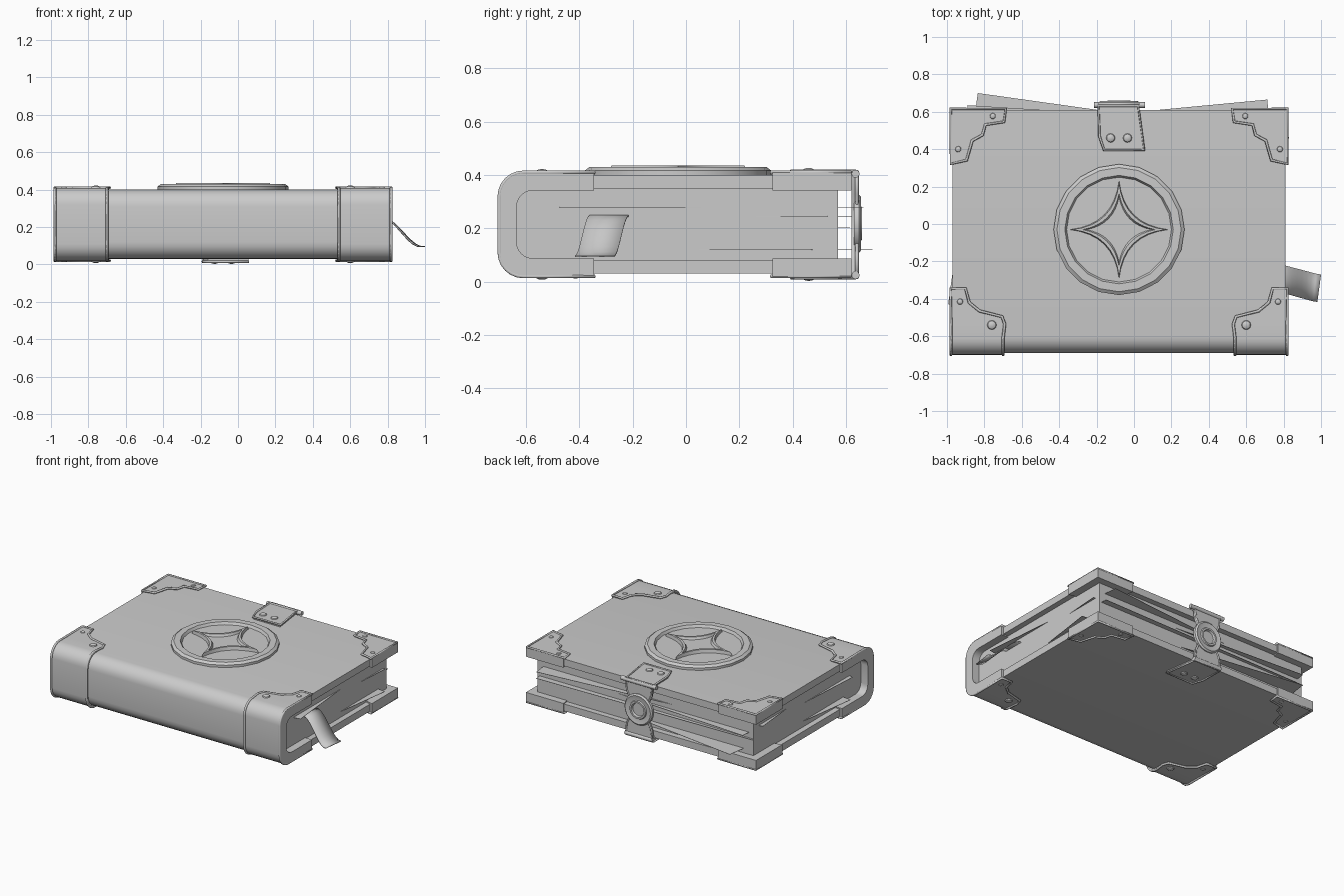
import bpy, bmesh, math
from math import sin, cos, pi, radians

if "Cube" in bpy.data.objects:
    bpy.data.objects.remove(bpy.data.objects["Cube"])

CX, MID = -0.08, 0.215          # book centre line in x, middle height


def finish(name, bm, smooth=True):
    bmesh.ops.recalc_face_normals(bm, faces=bm.faces)
    me = bpy.data.meshes.new(name)
    bm.to_mesh(me)
    bm.free()
    ob = bpy.data.objects.new(name, me)
    bpy.context.collection.objects.link(ob)
    if smooth:
        bpy.ops.object.select_all(action='DESELECT')
        ob.select_set(True)
        bpy.context.view_layer.objects.active = ob
        bpy.ops.object.shade_smooth_by_angle(angle=radians(32))
    return ob


def skin(name, loops, cap0=True, cap1=True, smooth=True):
    """Bridge closed loops of 3D points."""
    bm = bmesh.new()
    rings = [[bm.verts.new(p) for p in lp] for lp in loops]
    n = len(rings[0])
    for a, b in zip(rings, rings[1:]):
        for i in range(n):
            j = (i + 1) % n
            bm.faces.new((a[i], a[j], b[j], b[i]))
    if cap0:
        bm.faces.new(rings[0])
    if cap1:
        bm.faces.new(rings[-1])
    return finish(name, bm, smooth)


def slab(name, pts, axis, lo, hi):
    put = {'x': lambda u, v, w: (w, u, v), 'y': lambda u, v, w: (u, w, v),
           'z': lambda u, v, w: (u, v, w)}[axis]
    return skin(name, [[put(u, v, w) for u, v in pts] for w in (lo, hi)])


def rim(name, pts, r=0.008):
    """Raised closed bead along a path."""
    cu = bpy.data.curves.new(name, 'CURVE')
    cu.dimensions = '3D'
    cu.bevel_depth = r
    cu.bevel_resolution = 1
    sp = cu.splines.new('POLY')
    sp.points.add(len(pts) - 1)
    for p, q in zip(sp.points, pts):
        p.co = (*q, 1)
    sp.use_cyclic_u = True
    ob = bpy.data.objects.new(name, cu)
    bpy.context.collection.objects.link(ob)


def rivet(name, x, y, z, r):
    bm = bmesh.new()
    bmesh.ops.create_uvsphere(bm, u_segments=12, v_segments=6, radius=r)
    for v in bm.verts:
        v.co = (v.co.x + x, v.co.y + y, v.co.z * 0.5 + z)
    finish(name, bm)


def flip(z, up):
    return z if up else 2 * MID - z


def u_profile(y0, inset, r, y_end, n=6):
    """Open U (y, z) around the spine, from top end to bottom end."""
    zt = 0.40 - inset
    arc = [(y0 + r - r * sin(a), zt - r + r * cos(a)) for a in [pi / 2 * i / n for i in range(n + 1)]]
    top = [(y_end, zt)] + arc
    return top + [(y, 2 * MID - z) for y, z in reversed(top)]


# wrapped cover and page block
slab('cover', u_profile(-0.69, 0, 0.09, 0.61) + u_profile(-0.64, 0.05, 0.06, 0.61)[::-1],
     'x', CX - 0.89, CX + 0.89)
slab('page_block', u_profile(-0.637, 0.048, 0.06, 0.57), 'x', CX - 0.85, CX + 0.85)

# loose crooked sheets: top-left corner, tilt, height
for i, (x, y, tilt, z) in enumerate([(-0.835, 0.70, -8, 0.12), (-0.96, 0.507, 5.4, 0.28),
                                     (-0.89, 0.635, -3.6, 0.245), (-0.93, 0.585, 1, 0.205)]):
    a = radians(tilt)
    w, h = 1.68, 1.14
    c = [(x + u * cos(a) + v * sin(a), y + u * sin(a) - v * cos(a))
         for u, v in ((0, 0), (w, 0), (w, h), (0, h))]
    slab(f'loose_sheet_{i}', c, 'z', z - 0.001, z + 0.001)

# metal corner fittings, mirrored left/right and top/bottom
front_pts = [(0.905, 0.62), (0.905, 0.325), (0.82, 0.345), (0.79, 0.45),
             (0.735, 0.48), (0.72, 0.535), (0.62, 0.55), (0.61, 0.62)]
rear_edge = [(0.905, -0.345), (0.825, -0.345), (0.805, -0.42), (0.75, -0.465),
             (0.63, -0.495), (0.615, -0.535)]
band = u_profile(-0.70, -0.01, 0.09, -0.53)
band_in = u_profile(-0.635, 0.058, 0.06, -0.53)
for s in (-1, 1):
    side = 'left' if s < 0 else 'right'
    slab(f'spine_band_{side}', band + band_in[::-1], 'x', CX + s * 0.615, CX + s * 0.905)
    X = lambda x: CX + s * x
    path = [(X(x - 0.004), y, 0.41) for x, y in rear_edge]
    path += [(X(0.62), y, z) for y, z in band[1:-1]]
    path += [(X(x - 0.004), y, 0.02) for x, y in reversed(rear_edge)]
    path += [(X(0.899), y, z) for y, z in band[::-1]]
    rim(f'spine_fitting_rim_{side}', path)
    for up in (True, False):
        tag = f"{'top' if up else 'bottom'}_{side}"
        lo, hi = flip(0.342, up), flip(0.41, up)
        slab(f'front_corner_{tag}', [(X(x), y) for x, y in front_pts], 'z', lo, hi)
        rim(f'front_corner_rim_{tag}', [(X(x - 0.005), y - 0.004, hi) for x, y in front_pts])
        slab(f'rear_corner_{tag}', [(X(x), y) for x, y in rear_edge + [(0.905, -0.535)]], 'z', lo, hi)
        for k, (x, y, r) in enumerate([(0.675, 0.577, 0.016), (0.86, 0.40, 0.016),
                                       (0.85, -0.415, 0.016), (0.68, -0.54, 0.025)]):
            rivet(f'corner_rivet_{tag}_{k}', X(x), y, hi, r)


# round medallion on the front cover
def circle(r, z, n=20):
    return [(CX + r * cos(2 * pi * i / n), -0.03 + r * sin(2 * pi * i / n), z) for i in range(n)]


skin('medallion_ring', [circle(r, z) for r, z in
     [(0.35, 0.395), (0.35, 0.417), (0.332, 0.43), (0.29, 0.43), (0.28, 0.412)]])


# four-pointed star with a sunken middle
def star(tip, c, z, n=8):
    pts = []
    for q in range(4):
        a = q * pi / 2
        for i in range(n):
            t = i / n
            u = (1 - t) ** 2 * tip + 2 * t * (1 - t) * c
            v = t * t * tip + 2 * t * (1 - t) * c
            pts.append((CX + u * cos(a) - v * sin(a), -0.03 + u * sin(a) + v * cos(a), z))
    return pts


skin('medallion_star', [star(0.267, 0.027, 0.405), star(0.25, 0.025, 0.435),
                        star(0.195, 0.03, 0.435), star(0.175, 0.027, 0.419)])

# clasp plates, strap and pins
plate = [(-0.19, 0.635), (-0.185, 0.47), (-0.16, 0.395), (0.055, 0.395), (0.022, 0.635)]
for up in (True, False):
    tag = 'top' if up else 'bottom'
    z = flip(0.415, up)
    slab(f'clasp_plate_{tag}', plate, 'z', flip(0.395, up), z)
    rim(f'clasp_plate_rim_{tag}', [(x, y, z) for x, y in plate], 0.007)
    for k, x in enumerate((-0.125, -0.035)):
        rivet(f'clasp_rivet_{tag}_{k}', x, 0.46, z, 0.024)
    x0, x1 = (-0.215, 0.06) if up else (-0.19, 0.03)
    pin = [(0.636 + 0.015 * cos(pi * i / 6), flip(0.405, up) + 0.015 * sin(pi * i / 6)) for i in range(12)]
    slab(f'clasp_pin_{tag}', pin, 'x', x0, x1)
strap = [(-0.185, 0.415), (0.025, 0.415), (0.015, 0.33), (-0.005, 0.29), (-0.005, 0.14), (0.015, 0.1),
         (0.025, 0.015), (-0.185, 0.015), (-0.175, 0.1), (-0.155, 0.14), (-0.155, 0.29), (-0.175, 0.33)]
slab('clasp_strap', strap, 'y', 0.62, 0.642)
rim('clasp_strap_rim', [(x, 0.641, z) for x, z in strap], 0.007)

# round clasp boss
prof = [(0.11, 0.63), (0.11, 0.648), (0.10, 0.657), (0.076, 0.651), (0.066, 0.651),
        (0.062, 0.66), (0.05, 0.66), (0.045, 0.646)]
skin('clasp_boss', [[(CX + r * cos(2 * pi * i / 24), y, MID + 0.003 + r * sin(2 * pi * i / 24))
                     for i in range(24)] for r, y in prof])

# ribbon bookmark drooping out of the right side
bm = bmesh.new()
rows = []
for i in range(13):
    t = i / 12
    x = 0.70 + 0.30 * t
    k = min(max((x - 0.78) / 0.21, 0), 1)
    z = 0.247 - 0.152 * k * k * (3 - 2 * k)
    y = -0.215 - 0.055 * k
    rows.append([bm.verts.new((x - 0.02 * t * j, y - 0.147 * j, z)) for j in (0, 0.5, 1)])
for a, b in zip(rows, rows[1:]):
    for j in (0, 1):
        bm.faces.new((a[j], a[j + 1], b[j + 1], b[j]))
ribbon = finish('ribbon_bookmark', bm)
mod = ribbon.modifiers.new('thickness', 'SOLIDIFY')
mod.thickness = 0.005
mod.offset = 0
